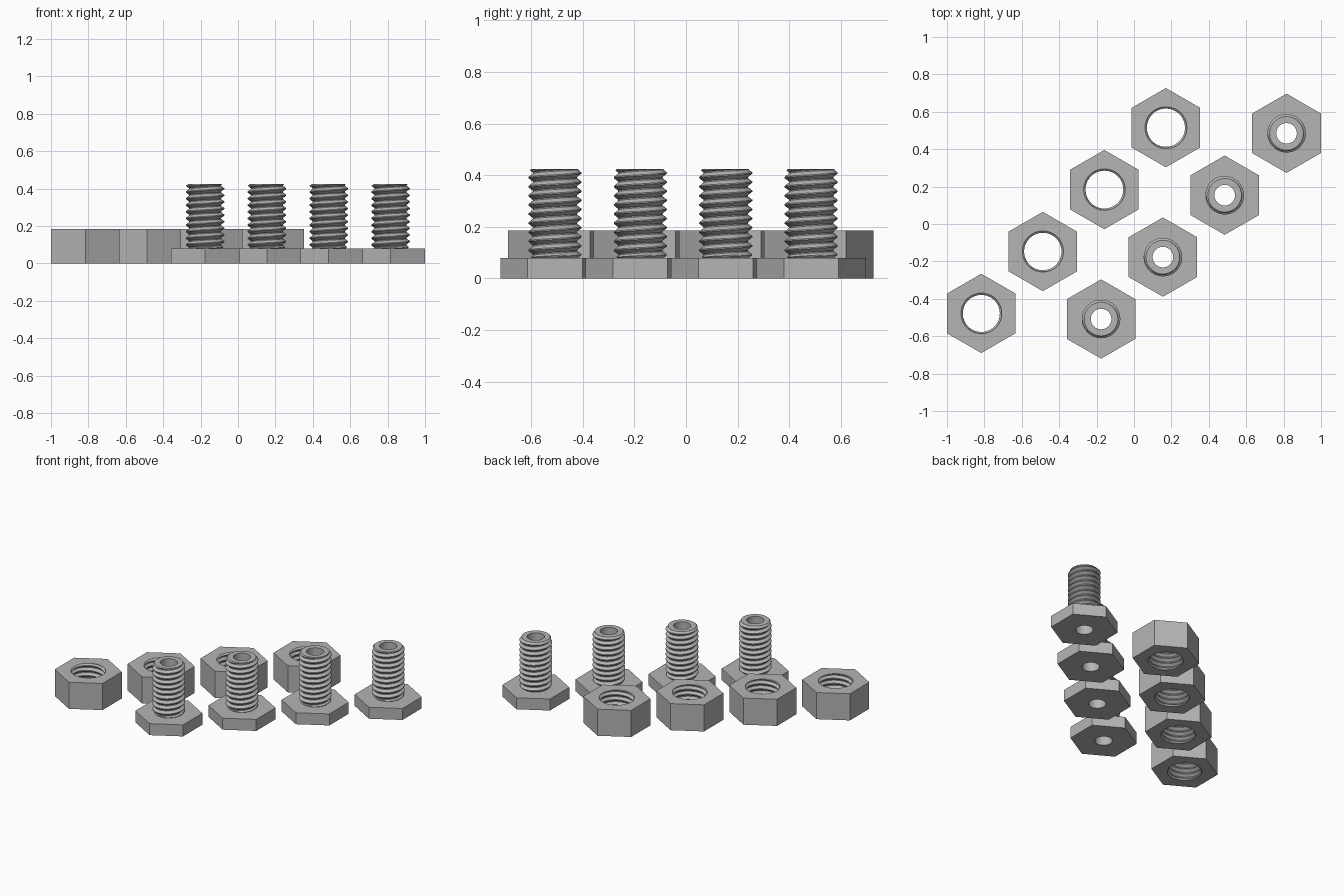
import bpy, bmesh, math

if "Cube" in bpy.data.objects:
    bpy.data.objects.remove(bpy.data.objects["Cube"])

N = 48                       # columns around each axis (multiple of 6)
PITCH = 0.0353               # thread pitch
APOTHEM = 0.1835             # half the width across flats
STEPS = 8                    # rows per thread turn

steel = bpy.data.materials.new("grey steel")
steel.diffuse_color = (0.46, 0.46, 0.46, 1)
steel.use_nodes = True
steel.node_tree.nodes["Principled BSDF"].inputs["Base Color"].default_value = steel.diffuse_color


def circle(r, z):
    return [(r * math.cos(2 * math.pi * i / N), r * math.sin(2 * math.pi * i / N), z)
            for i in range(N)]


def hexagon(z):
    # hexagon outline sampled at every column, corners pointing along y
    ring = []
    for i in range(N):
        a = 2 * math.pi * i / N
        off = (a + math.pi / 6) % (math.pi / 3) - math.pi / 6
        r = APOTHEM / math.cos(off)
        ring.append((r * math.cos(a), r * math.sin(a), z))
    return ring


def loft(bm, rings):
    rows = [[bm.verts.new(p) for p in ring] for ring in rings]
    for a, b in zip(rows, rows[1:]):
        for i in range(N):
            j = (i + 1) % N
            bm.faces.new((a[i], a[j], b[j], b[i]))


def thread(bm, z0, z1, minor, major, end_r):
    # helical surface: rows follow the helix and are clamped at both ends
    def tooth(t):
        t %= 1.0
        if t < 0.125:
            return 1.0
        if t < 0.5:
            return 1 - (t - 0.125) / 0.375
        if t < 0.625:
            return 0.0
        return (t - 0.625) / 0.375

    def radius(z, i):
        r = minor + (major - minor) * tooth((z - z0) / PITCH - i / N)
        slack = 1.2 * min(z - z0, z1 - z)      # run-out towards the end radius
        return max(end_r - slack, min(end_r + slack, r))

    count = math.ceil((z1 - z0) / PITCH) * STEPS
    cols = []
    for i in range(N + 1):
        a = 2 * math.pi * i / N
        col = []
        for j in range(-STEPS, count + 1):
            z = min(z1, max(z0, z0 + (j / STEPS + i / N) * PITCH))
            r = radius(z, i)
            col.append(bm.verts.new((r * math.cos(a), r * math.sin(a), z)))
        cols.append(col)
    for a, b in zip(cols, cols[1:]):
        for j in range(len(a) - 1):
            bm.faces.new((a[j], b[j], b[j + 1], a[j + 1]))


def finish(bm, name):
    bmesh.ops.remove_doubles(bm, verts=bm.verts, dist=0.0002)
    bmesh.ops.dissolve_degenerate(bm, edges=bm.edges, dist=0.0001)
    bmesh.ops.recalc_face_normals(bm, faces=bm.faces)
    mesh = bpy.data.meshes.new(name)
    bm.to_mesh(mesh)
    bm.free()
    mesh.materials.append(steel)
    obj = bpy.data.objects.new(name, mesh)
    bpy.context.collection.objects.link(obj)
    bpy.ops.object.select_all(action='DESELECT')
    obj.select_set(True)
    bpy.context.view_layer.objects.active = obj
    bpy.ops.object.shade_smooth_by_angle(angle=math.radians(25))
    return obj


def make_bolt(name):
    # hollow bolt: bore, hexagonal head, threaded shank
    bore, end, head, top = 0.055, 0.090, 0.08, 0.425
    bm = bmesh.new()
    loft(bm, [circle(end, top), circle(bore, top), circle(bore, 0), hexagon(0),
              hexagon(head), circle(end, head)])
    thread(bm, head, top, 0.086, 0.103, end)
    return finish(bm, name)


def make_nut(name, grow):
    # hexagonal nut with internal thread
    end, height = 0.109 + grow, 0.185
    bm = bmesh.new()
    loft(bm, [circle(end, 0), hexagon(0), hexagon(height), circle(end, height)])
    thread(bm, 0, height, 0.099 + grow, 0.115 + grow, end)
    return finish(bm, name)


# two diagonal rows of four
for k in range(4):
    nut = make_nut(f"hex_nut_{k + 1}", 0.001 * k)
    nut.location = (-0.8165 + 0.329 * k, -0.478 + 0.331 * k, 0)
    bolt = make_bolt(f"hex_bolt_{k + 1}")
    bolt.location = (-0.176 + 0.3305 * k, -0.508 + 0.331 * k, 0)
